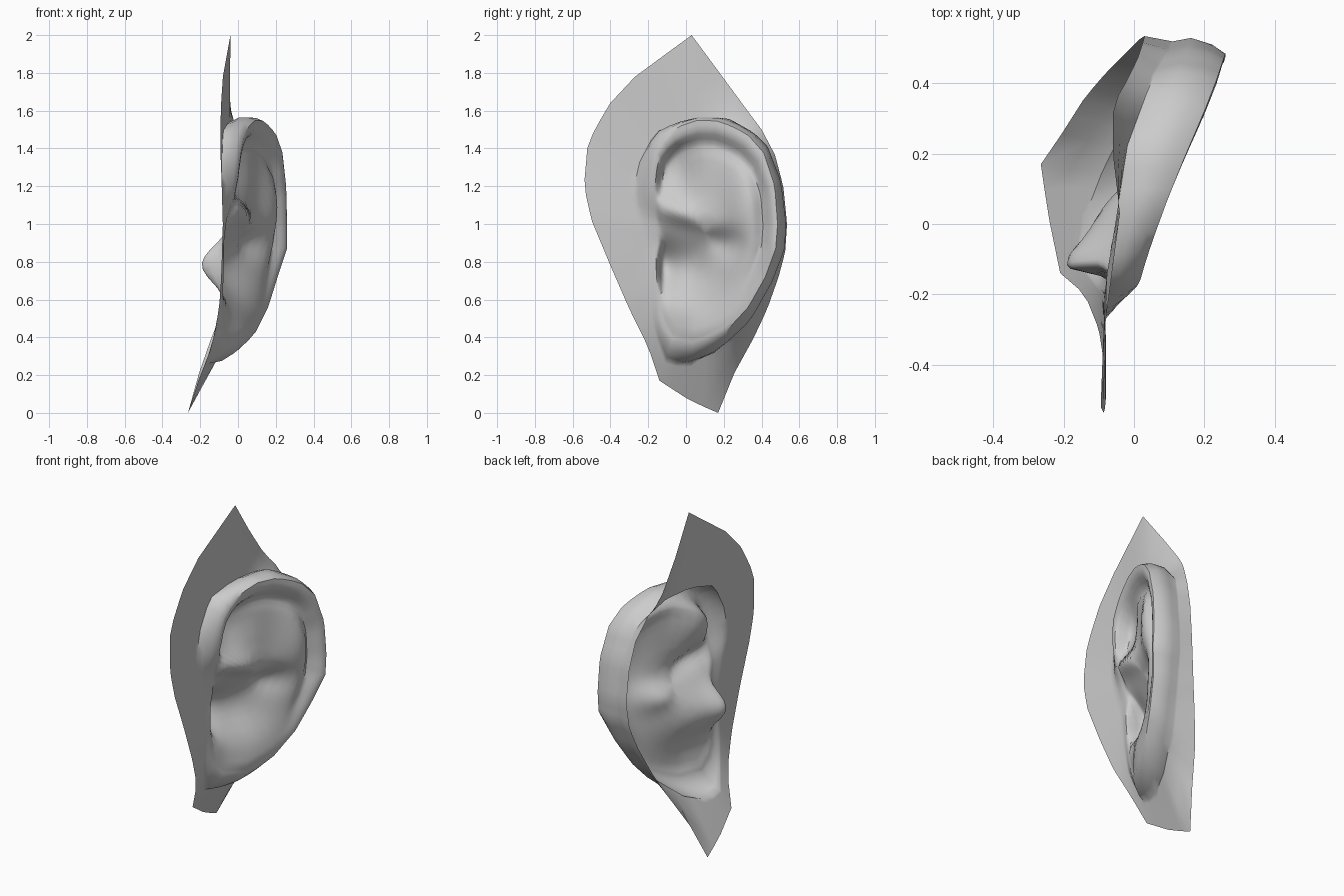
import bpy, bmesh, math
from math import exp, atan2, tau

if "Cube" in bpy.data.objects:
    bpy.data.objects.remove(bpy.data.objects["Cube"])

CY, CZ = 0.1, 0.95      # middle of the ear in side profile

# Closed outlines, each point (y, z, x)
skin_edge = [(.535, 1, .03), (.515, 1.2, .025), (.47, 1.37, .01), (.4, 1.5, -.025), (.34, 1.58, -.06),
             (.2, 1.77, -.06), (.03, 2, -.04),
             (-.27, 1.78, -.08), (-.41, 1.63, -.09), (-.52, 1.43, -.095), (-.54, 1.2, -.085),
             (-.5, 1.02, -.08), (-.4, .78, -.085), (-.3, .55, -.1), (-.2, .35, -.14),
             (-.14, .17, -.21), (.03, .06, -.245), (.17, 0, -.265), (.25, .2, -.21),
             (.36, .4, -.14), (.43, .55, -.08), (.49, .72, -.02), (.525, .85, .015)]
ear_root = [(.52, 1, .11), (.49, 1.22, .1), (.41, 1.42, .05), (.22, 1.535, -.02), (.02, 1.54, -.05),
            (-.16, 1.49, -.08), (-.25, 1.32, -.085), (-.28, 1.15, -.085), (-.24, 1, -.08),
            (-.2, .85, -.085), (-.19, .65, -.09), (-.17, .45, -.11), (-.1, .26, -.16),
            (.02, .265, -.14), (.15, .32, -.09), (.33, .48, 0), (.45, .7, .07), (.51, .87, .1)]
helix_crest = [(.485, 1, .26), (.47, 1.2, .255), (.41, 1.38, .235), (.32, 1.48, .2), (.18, 1.545, .14),
               (.03, 1.55, .08), (-.1, 1.48, .035), (-.17, 1.38, .015), (-.185, 1.25, 0),
               (-.19, 1.15, -.02), (-.18, 1.03, -.06), (-.15, .9, -.075), (-.16, .8, -.075),
               (-.15, .62, -.08), (-.14, .48, -.085), (-.08, .37, -.06), (.05, .35, .02),
               (.2, .42, .09), (.33, .56, .16), (.42, .72, .21), (.475, .87, .26)]


def angle(p):
    return atan2(p[1] - CZ, p[0] - CY) % tau


def sample(loop, a):
    """Point where the ray at angle a crosses the outline."""
    dy, dz = math.cos(a), math.sin(a)
    for p, q in zip(loop, loop[1:] + loop[:1]):
        span = (angle(q) - angle(p)) % tau
        off = (a - angle(p)) % tau
        if off <= span + 1e-6:
            ey, ez = q[0] - p[0], q[1] - p[1]
            k = ((CY - p[0]) * dz - (CZ - p[1]) * dy) / (ey * dz - ez * dy)
            return tuple(u + (v - u) * k for u, v in zip(p, q))


def mix(p, q, k):
    return tuple(u + (v - u) * k for u, v in zip(p, q))


def bump(y, z, cy, cz, ry, rz):
    return exp(-((y - cy) / ry) ** 2 - ((z - cz) / rz) ** 2)


def bowl(y, z):
    """Depth of the inner ear surface: hollows and ridges on a slanted base."""
    x = .02 + .42 * y
    x -= .13 * bump(y, z, .02, .77, .16, .17)      # concha
    x -= .1 * bump(y, z, -.12, .79, .08, .13)      # ear canal
    x -= .06 * bump(y, z, -.05, 1.3, .1, .13)      # upper hollow
    x -= .06 * bump(y, z, .2, .9, .09, .08)        # hollow behind the crus
    x -= .04 * bump(y, z, -.09, .45, .08, .12)     # lobe
    x += .05 * bump(y, z, .31, 1.1, .1, .25)       # antihelix
    ridge = 1.05 - .3 * y
    x += .055 * bump(y, z, -.05, ridge, .17, .06)  # crus
    return x


# Evenly spaced rays, snapped to the corners of the skin patch
COUNT = 60
rays = [tau * i / COUNT for i in range(COUNT)]
for corner in (3, 6, 15, 17):
    a = angle(skin_edge[corner])
    rays[round(a / tau * COUNT) % COUNT] = a

bm = bmesh.new()
columns = []
for a in rays:
    edge, root, crest = (sample(c, a) for c in (skin_edge, ear_root, helix_crest))
    pts = [edge, mix(edge, root, .5), mix(edge, root, .88), root]
    for k in (.35, .75):
        y, z, x = mix(root, crest, k)
        swell = .025 * math.sin(math.pi * k) * (crest[2] - root[2]) / .15
        pts.append((y + swell * math.cos(a), z + swell * math.sin(a), x))
    pts.append(crest)
    upper_back = max(0, math.cos(a - .5))          # the helix only overhangs here
    upper_front = max(0, math.cos(a - 2.2))        # the helix is broadest here
    for t in (.04, .08, .12, .16, .2, .24, .29, .36, .44, .53, .62, .71, .8, .9):
        y, z, _ = mix(crest, (CY, CZ, 0), t)
        k = min(1, max(0, t - .07 * upper_front) / (.14 + .1 * upper_back))
        k = k * k * (3 - 2 * k)
        groove = .03 * exp(-((t - .2) / .07) ** 2) * upper_back
        pts.append((y, z, crest[2] * (1 - k) + bowl(y, z) * k - groove))
    columns.append([bm.verts.new((x, y, z)) for y, z, x in pts])

# Skin the rings together and close the middle
middle = bm.verts.new((bowl(CY, CZ), CY, CZ))
for c, d in zip(columns, columns[1:] + columns[:1]):
    for i in range(len(c) - 1):
        bm.faces.new((c[i], d[i], d[i + 1], c[i + 1]))
    bm.faces.new((c[-1], d[-1], middle))

mesh = bpy.data.meshes.new("ear")
bm.to_mesh(mesh)
bm.free()
ear = bpy.data.objects.new("ear", mesh)
bpy.context.collection.objects.link(ear)

grey = bpy.data.materials.new("light grey")
grey.use_nodes = True
colour = (.6, .6, .6, 1)
grey.diffuse_color = colour
grey.node_tree.nodes["Principled BSDF"].inputs["Base Color"].default_value = colour
mesh.materials.append(grey)

bpy.context.view_layer.objects.active = ear
ear.select_set(True)
bpy.ops.object.shade_smooth_by_angle(angle=math.radians(50))
